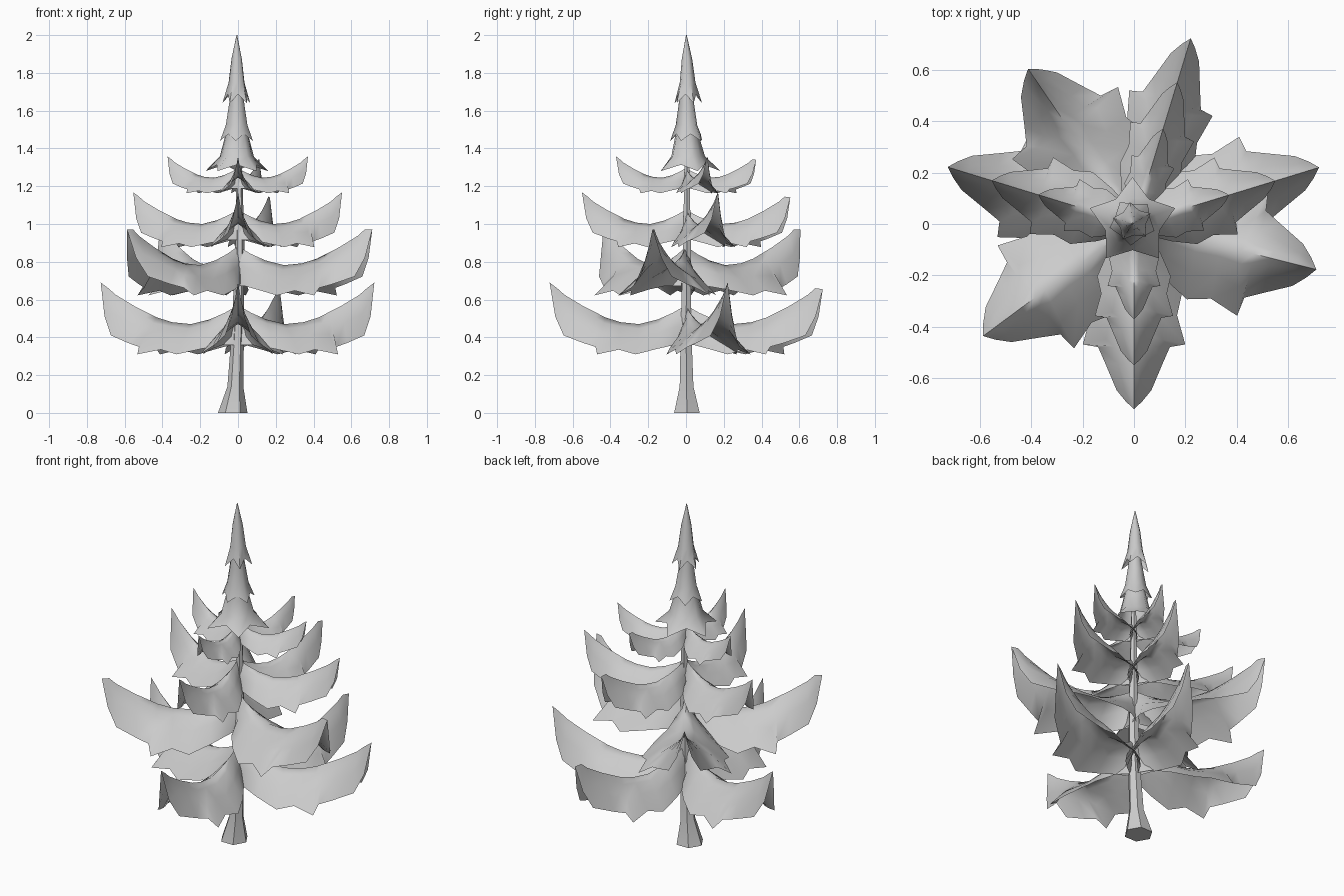
import bpy, math
from math import radians, sin, cos

if "Cube" in bpy.data.objects:
    bpy.data.objects.remove(bpy.data.objects["Cube"])


def make_object(name, verts, faces, angle=35):
    mesh = bpy.data.meshes.new(name)
    mesh.from_pydata(verts, [], faces)
    mesh.update()
    ob = bpy.data.objects.new(name, mesh)
    bpy.context.collection.objects.link(ob)
    bpy.ops.object.select_all(action='DESELECT')
    ob.select_set(True)
    bpy.context.view_layer.objects.active = ob
    bpy.ops.object.shade_smooth_by_angle(angle=radians(angle))
    return ob


# Bough stations: ridge distance, ridge height, edge distance, edge half width, edge height
STATIONS = [
    (0.00, .24, .00, .03, .03),
    (0.07, .20, .06, .10, .03),
    (0.15, .165, .15, .17, .01),
    (0.25, .14, .27, .235, -.02),
    (0.35, .15, .36, .21, .005),
    (0.43, .175, .475, .25, -.02),
    (0.48, .20, .485, .175, .02),
    (0.55, .235, .55, .14, .04),
    (0.65, .295, .655, .085, .08),
    (0.69, .33, .70, .04, .18),
]
# Cross-section: sideways fraction, share of the drop
SECTION = [(-1, 1), (-.55, .46), (-.2, .15), (0, 0), (.2, .15), (.55, .46), (1, 1)]


def bough(name, angle, length, z0, scale, width, tip=.36):
    """Drooping tent-shaped bough with a raised tip and barbed edges."""
    k = length / .73
    n = len(SECTION)
    local, faces = [], []
    for rr, rz, er, ew, ez in STATIONS:
        for side, drop in SECTION:
            local.append(((rr + (er - rr) * abs(side)) * k, ew * width * side * scale,
                          (rz + (ez - rz) * drop) * scale))
    local.append((length, 0, tip * scale))
    for i in range(len(STATIONS) - 1):
        for j in range(n - 1):
            a = i * n + j
            faces.append((a, a + n, a + n + 1, a + 1))
    last = (len(STATIONS) - 1) * n
    for j in range(n - 1):
        faces.append((last + j, len(local) - 1, last + j + 1))
    c, s = cos(radians(angle)), sin(radians(angle))
    verts = [(x * c - y * s, x * s + y * c, z + z0) for x, y, z in local]
    return make_object(name, verts, faces, 75)


# Tiers with four boughs, repeated at smaller scale up the tree
for tier, z0, scale in (("lower", .33, 1), ("upper", .893, .763), ("top", 1.173, .513)):
    for label, angle, length, width, tip in (
            ("front", 270, .722, .8, .36), ("right", 17, .755, .82, .36),
            ("left", 163, .76, .82, .36), ("back", 73, .757, .68, .325)):
        bough(f"{tier}_bough_{label}", angle, length * scale, z0, scale, width, tip)

# Wider three-bough tier between them
for label, angle in (("back_left", 124.3), ("front_left", 216.6), ("right", 346)):
    bough(f"middle_bough_{label}", angle, .733, .642, 1, 1, .33)


def rings(name, sections, sides, cap=False, angle=35, turn=0):
    """Stack of rings: (x, y, z, outer radius, inner radius, inner lift)."""
    verts, faces = [], []
    for x, y, z, ro, ri, lift in sections:
        for i in range(sides):
            a = radians(turn) + math.tau * i / sides
            r, h = (ro, 0) if i % 2 == 0 else (ri, lift)
            verts.append((x + r * cos(a), y + r * sin(a), z + h))
    for k in range(len(sections) - 1):
        for i in range(sides):
            j = (i + 1) % sides
            faces.append((k * sides + i, k * sides + j,
                          (k + 1) * sides + j, (k + 1) * sides + i))
    if cap:
        faces.append(tuple(reversed(range(sides))))
    return make_object(name, verts, faces, angle)


# Six-sided trunk with a flared foot
rings("trunk", [(x, y, z, r, r, 0) for x, y, z, r in (
    (-.028, .005, 0, .078), (-.014, .003, .14, .042), (0, 0, .45, .032),
    (.01, .005, .9, .024), (.005, .005, 1.45, .012))], 6, True, 20)

# Crown of three stacked star-edged cones
for name, top, bottom, r_top, ro, ri, turn in (
        ("crown_skirt", 1.54, 1.28, .045, .175, .11, 18),
        ("crown_middle", 1.72, 1.44, .03, .092, .07, 50),
        ("crown_tip", 2.0, 1.64, .002, .078, .052, 25)):
    h = top - bottom
    rings(name, [(-.006, .008, bottom, ro, ri, h * .13),
                 (-.006, .006, bottom + h * .3, ri * .86, ri * .76, 0),
                 (-.006, .004, bottom + h * .65, ri * .55 + r_top * .2,
                  ri * .5 + r_top * .2, 0),
                 (-.006, .002, top, r_top, r_top, 0)], 10, False, 60, turn)
